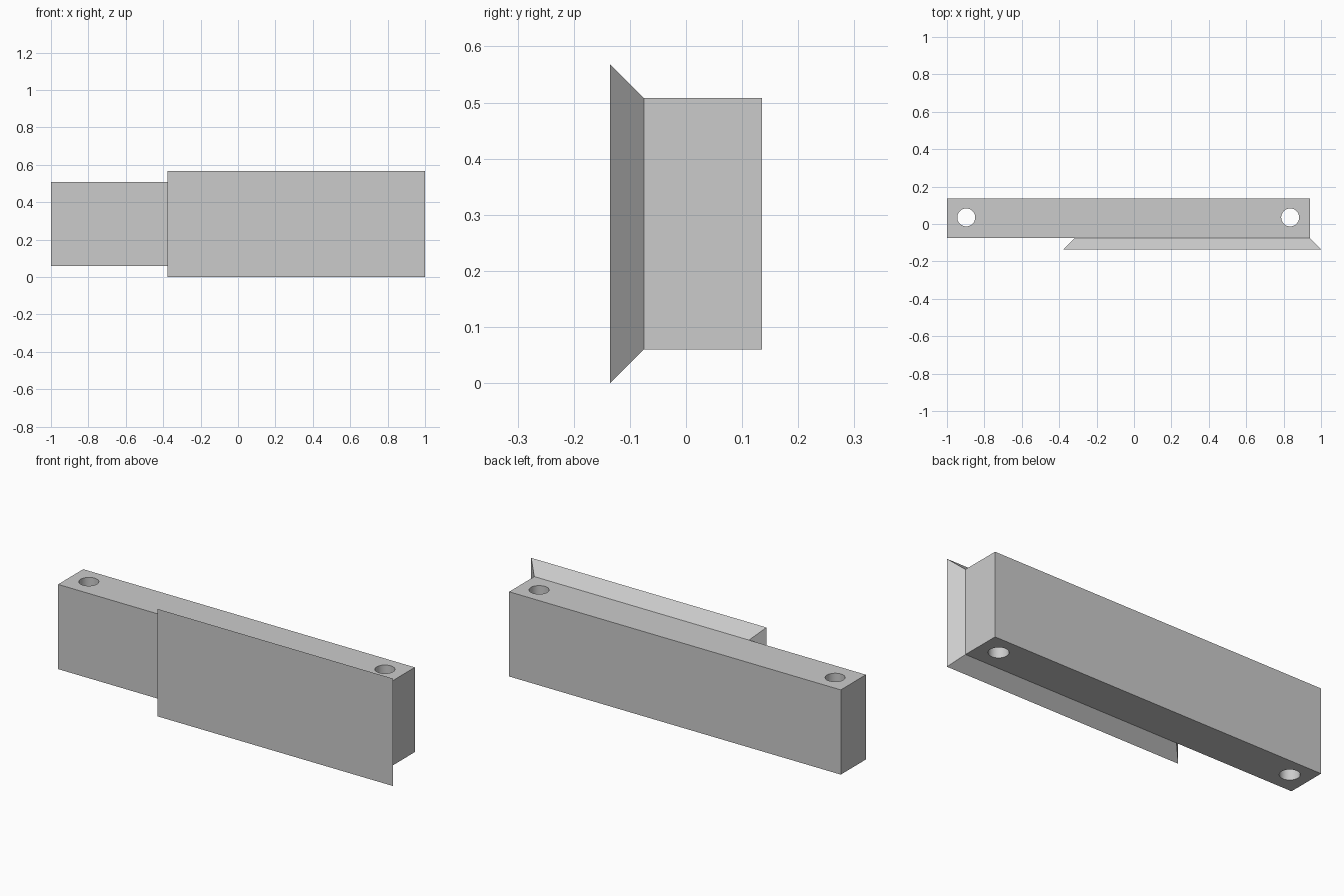
import bpy

cube = bpy.data.objects.get("Cube")
if cube:
    bpy.data.objects.remove(cube, do_unlink=True)

GREY = (0.6, 0.6, 0.6, 1.0)
grey = bpy.data.materials.new("plain grey")
grey.use_nodes = True
grey.diffuse_color = GREY
grey.node_tree.nodes["Principled BSDF"].inputs["Base Color"].default_value = GREY

BACK, JOIN, FRONT = 0.135, -0.075, -0.135
LOW, HIGH, FLARE = 0.06, 0.508, 0.06
END = 0.94


def frustum(name, front, back):
    """Solid between two upright rectangles given as (x0, x1, z0, z1, y)."""
    verts = []
    for x0, x1, z0, z1, y in (front, back):
        verts += [(x0, y, z0), (x1, y, z0), (x1, y, z1), (x0, y, z1)]
    faces = [(0, 1, 2, 3), (7, 6, 5, 4)]
    for i in range(4):
        j = (i + 1) % 4
        faces.append((i, i + 4, j + 4, j))
    mesh = bpy.data.meshes.new(name)
    mesh.from_pydata(verts, [], faces)
    mesh.materials.append(grey)
    obj = bpy.data.objects.new(name, mesh)
    bpy.context.collection.objects.link(obj)
    return obj


# Long rectangular block
block = frustum("block", (-1, END, LOW, HIGH, JOIN), (-1, END, LOW, HIGH, BACK))

# Flared front plate, widening on all four sides towards the front
left_edge = -0.316
frustum("flared_plate",
        (left_edge - FLARE, END + FLARE, LOW - FLARE, HIGH + FLARE, FRONT),
        (left_edge, END, LOW, HIGH, JOIN))

# Vertical bolt holes near both ends
for x in (-0.897, 0.835):
    bpy.ops.mesh.primitive_cylinder_add(vertices=48, radius=0.048, depth=1,
                                        location=(x, 0.035, 0.28))
    cutter = bpy.context.object
    cutter.name = "hole_cutter"
    cutter.hide_render = True
    cutter.data.materials.append(grey)
    hole = block.modifiers.new("bolt_hole", 'BOOLEAN')
    hole.operation = 'DIFFERENCE'
    hole.solver = 'EXACT'
    hole.object = cutter
    bpy.context.view_layer.objects.active = block
    bpy.ops.object.modifier_apply(modifier=hole.name)
    bpy.data.objects.remove(cutter, do_unlink=True)

# Smooth hole walls, sharp block edges
bpy.ops.object.select_all(action='DESELECT')
block.select_set(True)
bpy.context.view_layer.objects.active = block
bpy.ops.object.shade_smooth_by_angle()
